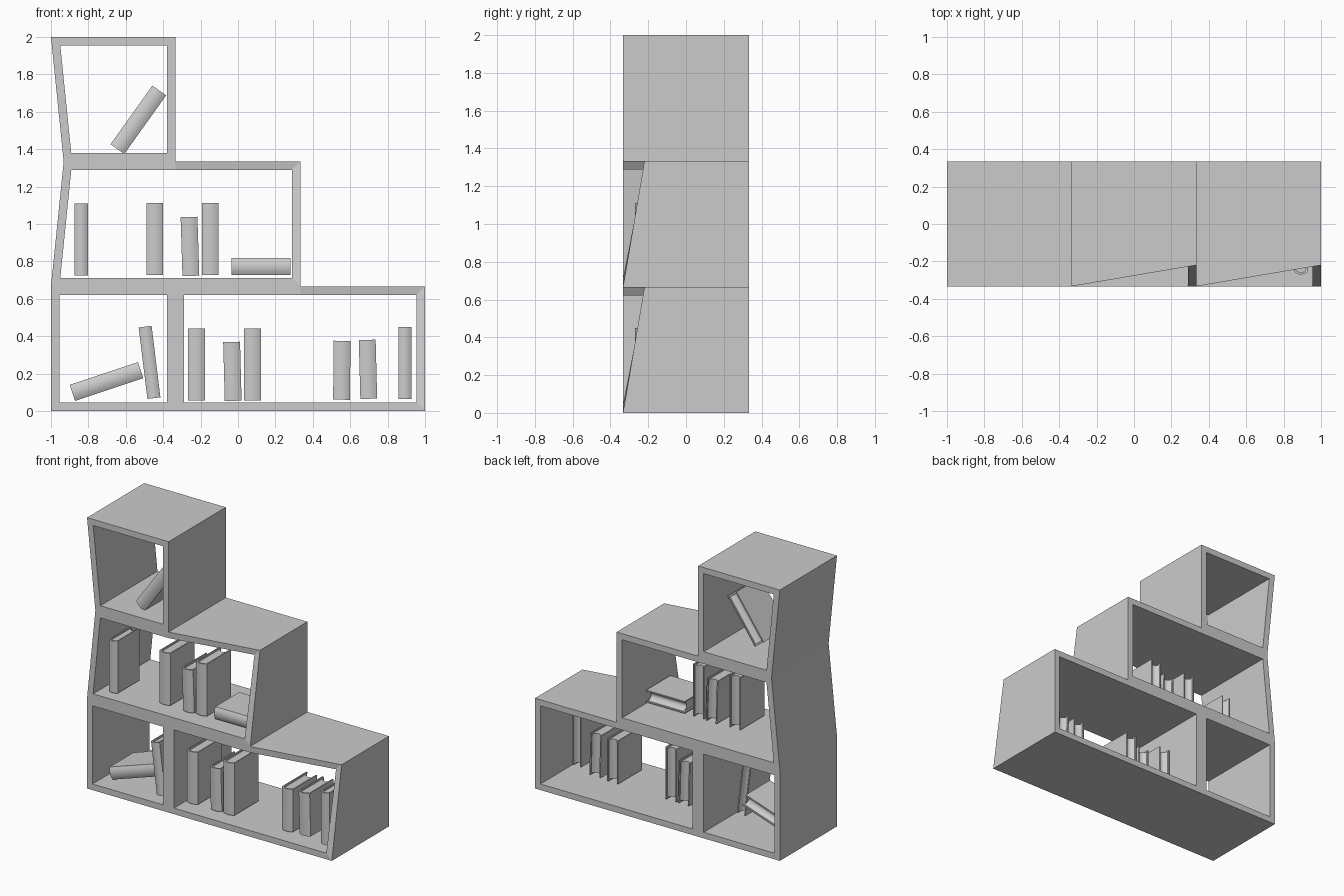
import bpy, bmesh, math

if "Cube" in bpy.data.objects:
    bpy.data.objects.remove(bpy.data.objects["Cube"])

T = 1 / 3


def add_object(name, mesh):
    obj = bpy.data.objects.new(name, mesh)
    bpy.context.collection.objects.link(obj)
    return obj


# Stepped shelf: each compartment is a polygon (x, z), inset and extruded
grid = {"a": (-1, 0), "b": (-T, 0), "c": (1, 0),
        "d": (-1, 2*T), "e": (-T, 2*T), "f": (T, 2*T), "g": (1, 2*T),
        "h": (-0.932, 4*T), "i": (-T, 4*T), "j": (T, 4*T),
        "k": (-1, 2), "l": (-T, 2)}
bm = bmesh.new()
verts = {k: bm.verts.new((x, -T, z)) for k, (x, z) in grid.items()}
cells = [bm.faces.new([verts[k] for k in loop])
         for loop in ("abed", "bcgfe", "defjih", "hilk")]
bm.normal_update()
bmesh.ops.inset_individual(bm, faces=cells, thickness=0.045, use_even_offset=True)
bmesh.ops.delete(bm, geom=cells, context='FACES_ONLY')
ext = bmesh.ops.extrude_face_region(bm, geom=bm.faces[:], use_keep_orig=True)
bmesh.ops.translate(bm, vec=(0, 2*T, 0),
                    verts=[v for v in ext["geom"] if isinstance(v, bmesh.types.BMVert)])
# Front top-right corners of the two lower steps are pushed back
for cx, cz in ((1, 2*T), (T, 4*T)):
    for v in bm.verts:
        if v.co.y < 0 and any(abs(v.co.x - cx + o) < 0.01 and abs(v.co.z - cz + o) < 0.01
                              for o in (0, 0.045)):
            v.co.y = -0.22
bmesh.ops.recalc_face_normals(bm, faces=bm.faces)
shelf_mesh = bpy.data.meshes.new("shelf_frame")
bm.to_mesh(shelf_mesh)
bm.free()
add_object("shelf_frame", shelf_mesh)


def arc(half, y, bulge, n=6):
    # Shallow curve from -half to +half across x
    return [(half * (2*i/n - 1), y - bulge * (1 - (2*i/n - 1)**2)) for i in range(n + 1)]


def prism(bm, outline, height):
    face = bm.faces.new([bm.verts.new((x, y, -height/2)) for x, y in outline])
    ext = bmesh.ops.extrude_face_region(bm, geom=[face], use_keep_orig=True)
    bmesh.ops.translate(bm, vec=(0, 0, height),
                        verts=[v for v in ext["geom"] if isinstance(v, bmesh.types.BMVert)])


def book_mesh(name, w, depth, height, board=0.009):
    bm = bmesh.new()
    h, inner = w / 2, w / 2 - board
    # Cover with rounded spine
    prism(bm, arc(h, 0, 0.014) + [(h, depth), (inner, depth)]
          + arc(inner, board, 0.012)[::-1] + [(-inner, depth), (-h, depth)], height)
    # Page block with hollow fore-edge
    prism(bm, arc(inner, board, 0.012) + arc(inner, depth - 0.01, 0.03)[::-1],
          height - 0.024)
    bmesh.ops.recalc_face_normals(bm, faces=bm.faces)
    mesh = bpy.data.meshes.new(name)
    bm.to_mesh(mesh)
    bm.free()
    return mesh


thick = book_mesh("thick_book", 0.09, 0.28, 0.385)
thin = book_mesh("thin_book", 0.07, 0.255, 0.385)
short = book_mesh("short_book", 0.09, 0.28, 0.315)

# Books: mesh, centre x, centre z, tilt to the right in degrees
books = [
    (thick, -0.703, 0.158, 71.6), (thin, -0.473, 0.26, -7),
    (thick, -0.222, 0.248, 0), (short, -0.03, 0.212, -1.5), (thick, 0.077, 0.248, 0),
    (short, 0.555, 0.218, 0.5), (short, 0.695, 0.223, -1.5), (thin, 0.892, 0.258, 0),
    (thin, -0.838, 0.918, 0), (thick, -0.445, 0.92, 0), (short, -0.257, 0.88, -1.8),
    (thick, -0.148, 0.92, 0), (short, 0.122, 0.772, 90),
    (thick, -0.533, 1.557, 35.5),
]
bpy.ops.object.select_all(action='DESELECT')
for mesh, x, z, tilt in books:
    obj = add_object(mesh.name, mesh)
    obj.location = (x, -0.256 if mesh == thin else -0.215, z)
    obj.rotation_euler.y = math.radians(tilt)
    obj.select_set(True)
    bpy.context.view_layer.objects.active = obj
bpy.ops.object.shade_smooth_by_angle(angle=math.radians(40))
